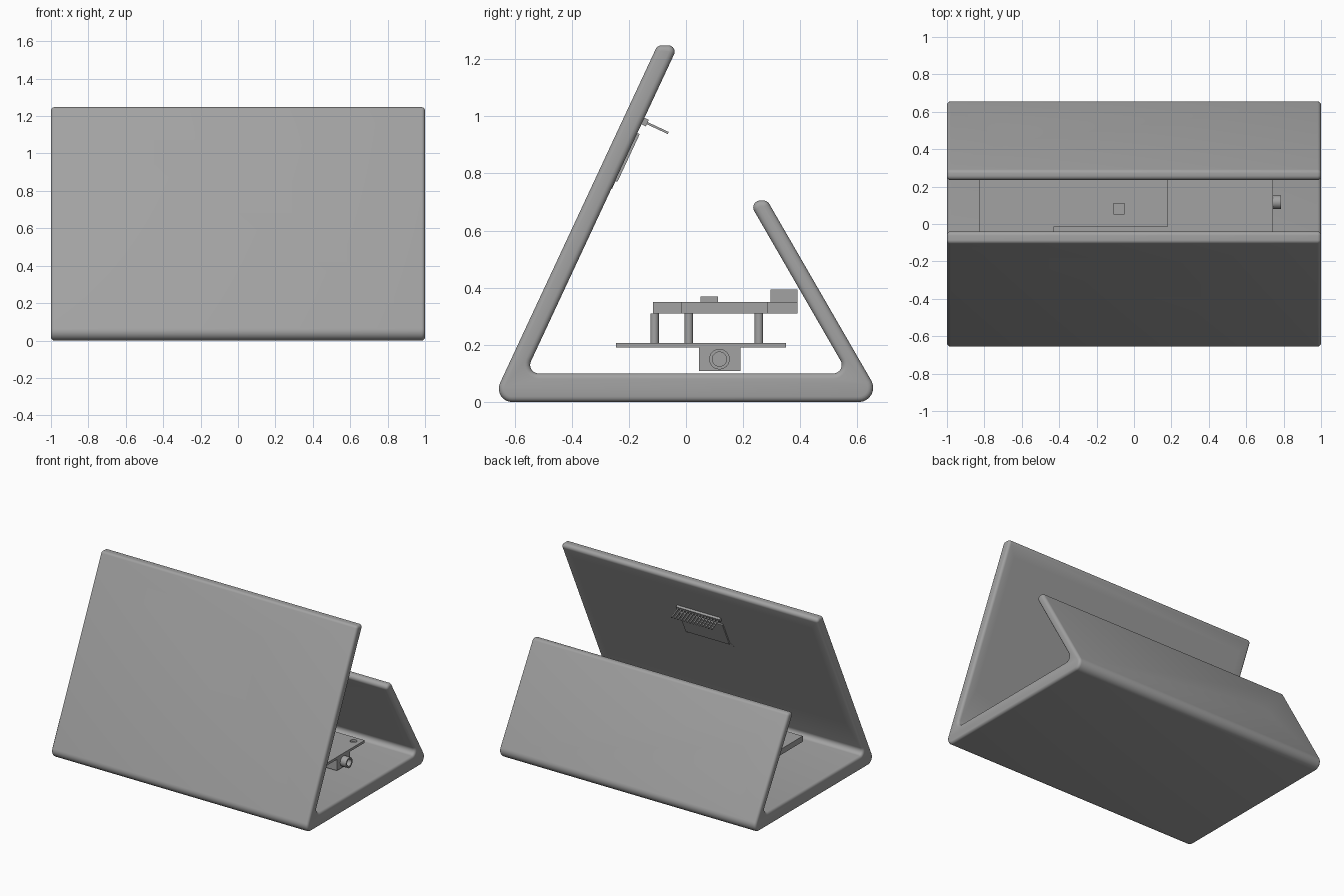
import bpy, bmesh, math
from mathutils import Vector, Matrix

if "Cube" in bpy.data.objects:
    bpy.data.objects.remove(bpy.data.objects["Cube"])

GREY = (0.36, 0.36, 0.36, 1)
mat = bpy.data.materials.new("plain grey")
mat.use_nodes = True
mat.diffuse_color = GREY
mat.node_tree.nodes["Principled BSDF"].inputs["Base Color"].default_value = GREY


def finish(bm, name, matrix=None):
    bmesh.ops.recalc_face_normals(bm, faces=bm.faces)
    mesh = bpy.data.meshes.new(name)
    bm.to_mesh(mesh)
    bm.free()
    if matrix:
        mesh.transform(matrix)
    mesh.materials.append(mat)
    ob = bpy.data.objects.new(name, mesh)
    bpy.context.collection.objects.link(ob)
    return ob


def box(name, x, y, z, matrix=None):
    """Box from (low, high) ranges on each axis."""
    bm = bmesh.new()
    size = Matrix.Diagonal([b - a for a, b in (x, y, z)] + [1])
    mid = Matrix.Translation([(a + b) / 2 for a, b in (x, y, z)])
    bmesh.ops.create_cube(bm, size=1, matrix=mid @ size)
    return finish(bm, name, matrix)


def cylinder(name, radius, depth, centre, axis="Z", matrix=None):
    bm = bmesh.new()
    turn = Matrix.Rotation(math.pi / 2, 4, "Y") if axis == "X" else Matrix()
    bmesh.ops.create_cone(bm, cap_ends=True, segments=24, radius1=radius, radius2=radius,
                          depth=depth, matrix=Matrix.Translation(centre) @ turn)
    return finish(bm, name, matrix)


def smooth(ob):
    bpy.ops.object.select_all(action="DESELECT")
    ob.select_set(True)
    bpy.context.view_layer.objects.active = ob
    bpy.ops.object.shade_smooth_by_angle(angle=math.radians(30))


def cut(ob, cutter):
    mod = ob.modifiers.new("cut", "BOOLEAN")
    mod.operation, mod.solver, mod.object = "DIFFERENCE", "EXACT", cutter
    bpy.context.view_layer.objects.active = ob
    bpy.ops.object.modifier_apply(modifier=mod.name)
    bpy.data.objects.remove(cutter)


def fillet(corners, steps=8):
    """Round each (point, radius) corner; gives (point, inward direction) pairs."""
    out = []
    for i, (p, r) in enumerate(corners):
        a = (corners[i - 1][0] - p).normalized()
        b = (corners[(i + 1) % len(corners)][0] - p).normalized()
        half = a.angle(b) / 2
        centre = p + (a + b).normalized() * (r / math.sin(half))
        reach = r / math.tan(half)
        start, end = p + a * reach - centre, p + b * reach - centre
        sweep = math.atan2(start.x * end.y - start.y * end.x, start.dot(end))
        for k in range(steps + 1):
            t = sweep * k / steps
            spoke = Vector((start.x * math.cos(t) - start.y * math.sin(t),
                            start.x * math.sin(t) + start.y * math.cos(t)))
            out.append((centre + spoke, spoke.normalized() * (-1 if sweep > 0 else 1)))
    return out


# Leaning panel frames: local x = model x, local y = up the slope, local z = slope normal
def frame(up, normal):
    return Matrix(((1, 0, 0, 0), (0, up[0], normal[0], 0),
                   (0, up[1], normal[1], 0), (0, 0, 0, 1)))


def lean(degrees, side):
    c, s = math.cos(math.radians(degrees)), math.sin(math.radians(degrees))
    return frame((c, s), (s, -c)) if side < 0 else frame((-c, s), (s, c))


FRONT, BACK = lean(65, -1), lean(60, 1)
F_OUT, F_IN = -0.618, -0.552
B_OUT, B_IN = 0.599, 0.541


def at_height(fr, normal, z):
    up = (z - fr[2][2] * normal) / fr[2][1]
    return (fr @ Vector((0, up, normal))).yz


# Folded shell: one side outline, swept across with rounded side edges
outline = fillet([
    (at_height(FRONT, F_OUT, 0), 0.047), (at_height(BACK, B_OUT, 0), 0.05),
    (at_height(BACK, B_OUT, 0.705), 0.024), (at_height(BACK, B_IN, 0.705), 0.024),
    (at_height(BACK, B_IN, 0.1), 0.03), (at_height(FRONT, F_IN, 0.1), 0.03),
    (at_height(FRONT, F_IN, 1.248), 0.022), (at_height(FRONT, F_OUT, 1.248), 0.022)])
count = len(outline)

ROUND = 0.019
arc = [k * math.pi / 8 for k in range(5)]
sections = [(-1 + ROUND * (1 - math.sin(a)), ROUND * (1 - math.cos(a))) for a in reversed(arc)]
sections = sections + [(-x, inset) for x, inset in reversed(sections)]
sections.sort()
bm = bmesh.new()
rings = []
for x, inset in sections:
    rings.append([bm.verts.new((x, *(p + d * inset))) for p, d in outline])
for r0, r1 in zip(rings, rings[1:]):
    for i in range(count):
        j = (i + 1) % count
        bm.faces.new((r0[i], r0[j], r1[j], r1[i]))
bm.faces.new(rings[0])
bm.faces.new(rings[-1])
shell = finish(bm, "folded_shell")

# Inner recess and display window in the front panel
FLOOR = F_OUT + 0.024
cut(shell, box("recess_cutter", (-0.93, 0.93), (0.12, 1.01), (FLOOR, F_IN + 0.1), FRONT))
cut(shell, box("window_cutter", (-0.17, 0.17), (0.584, 0.804), (F_OUT - 0.1, FLOOR + 0.01), FRONT))

# Rounded slot in the back panel
bm = bmesh.new()
slot = []
for k in range(32):
    a = 2 * math.pi * (k + 0.5) / 32
    side = 0.02 if math.cos(a) > 0 else -0.02
    slot.append(bm.verts.new((-0.66 + side + 0.075 * math.cos(a), 0.075 * math.sin(a), 0.45)))
face = bm.faces.new(slot)
walls = bmesh.ops.extrude_face_region(bm, geom=[face])["geom"]
bmesh.ops.translate(bm, vec=(0, 0, 0.25), verts=[v for v in walls if isinstance(v, bmesh.types.BMVert)])
cut(shell, finish(bm, "slot_cutter", BACK @ Matrix.Translation((0, 0.072, 0))))
smooth(shell)

# Display module behind the window
box("display_glass", (-0.19, 0.19), (0.575, 0.812), (FLOOR, -0.575), FRONT)
box("display_board", (-0.2, 0.2), (0.565, 0.85), (-0.575, -0.562), FRONT)
box("display_chip_cover", (-0.17, 0.17), (0.597, 0.781), (-0.562, -0.543), FRONT)
box("pin_header", (-0.17, 0.17), (0.815, 0.84), (-0.562, -0.535), FRONT)
for i in range(14):
    x = -0.156 + i * 0.024
    box("header_pin", (x - 0.004, x + 0.004), (0.823, 0.831), (-0.535, -0.454), FRONT)
for x in (-0.18, 0.18):
    smooth(cylinder("display_peg", 0.014, 0.04, (x, 0.582, -0.57), matrix=FRONT))

# Lower circuit board with its power jack
lower = box("lower_board", (-0.55, 0.743), (-0.245, 0.35), (0.19, 0.207))
for x, y in ((0.69, -0.195), (0.69, 0.3)):
    cut(lower, cylinder("hole_cutter", 0.022, 0.1, (x, y, 0.2)))
smooth(lower)
box("jack_body", (0.6, 0.74), (0.045, 0.19), (0.108, 0.19))
jack = cylinder("jack_barrel", 0.036, 0.08, (0.746, 0.117, 0.15), "X")
cut(jack, cylinder("bore_cutter", 0.025, 0.06, (0.786, 0.117, 0.15), "X"))
smooth(jack)

# Upper board in stepped pieces, carried on posts
box("upper_board_main", (-0.43, 0.18), (-0.015, 0.285), (0.31, 0.35))
box("upper_board_wing", (-0.83, -0.43), (-0.115, 0.39), (0.31, 0.35))
box("upper_board_chip", (-0.11, -0.05), (0.05, 0.112), (0.35, 0.37))
box("socket", (-0.72, -0.6), (0.295, 0.39), (0.35, 0.393))
for x, y in ((-0.49, -0.11), (0.13, 0.01), (-0.49, 0.255), (0.13, 0.255)):
    smooth(cylinder("board_post", 0.015, 0.103, (x, y, 0.2585)))
